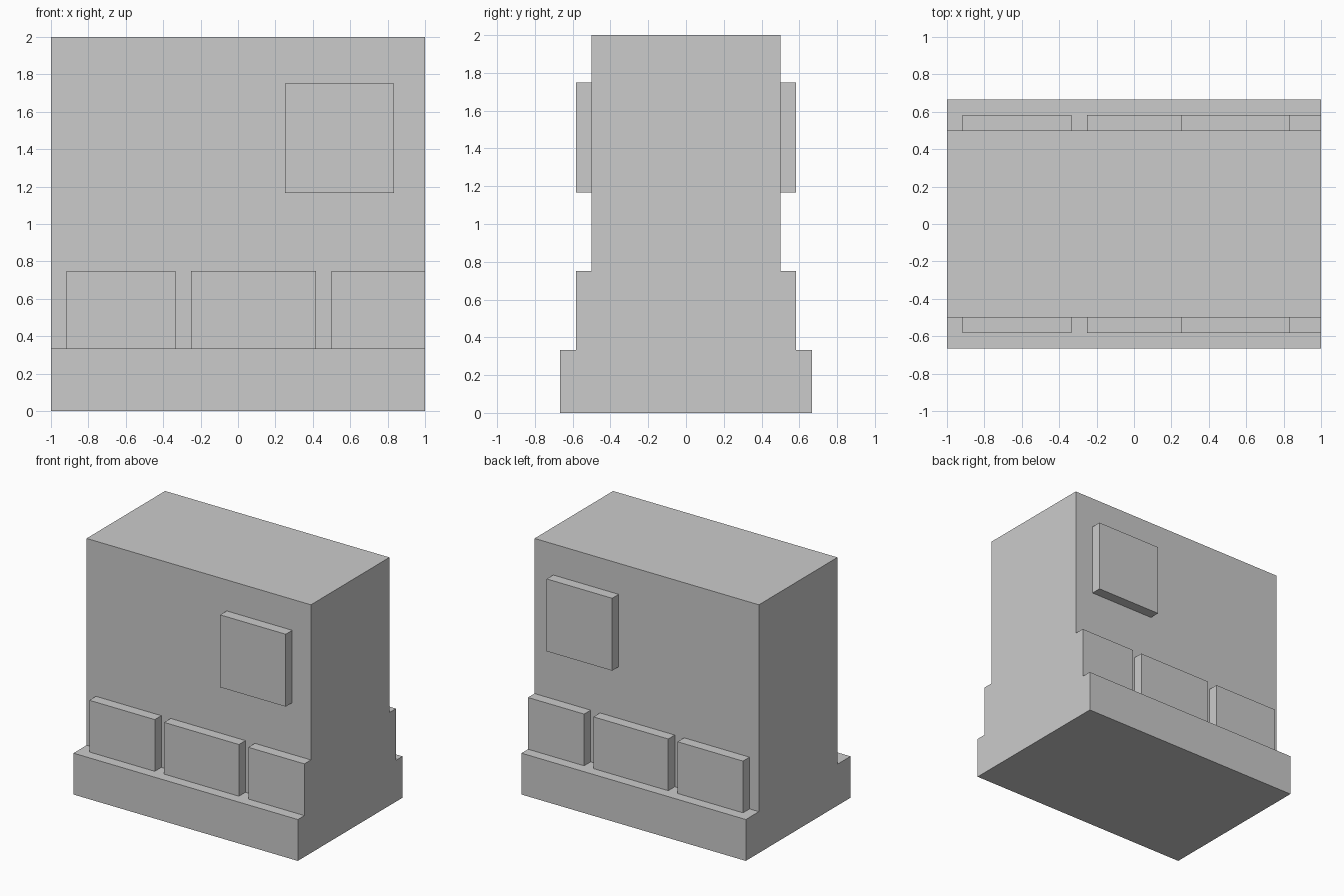
import bpy, bmesh

if "Cube" in bpy.data.objects:
    bpy.data.objects.remove(bpy.data.objects["Cube"])

U = 1 / 12  # module all parts are laid out on


def make_object(name, bm):
    bmesh.ops.recalc_face_normals(bm, faces=bm.faces[:])
    mesh = bpy.data.meshes.new(name)
    bm.to_mesh(mesh)
    bm.free()
    obj = bpy.data.objects.new(name, mesh)
    bpy.context.collection.objects.link(obj)
    return obj


def extrude_profile(name, profile, x0, x1):
    """Extrude a closed (y, z) profile along x."""
    bm = bmesh.new()
    face = bm.faces.new([bm.verts.new((x0 * U, y * U, z * U)) for y, z in profile])
    res = bmesh.ops.extrude_face_region(bm, geom=[face])
    verts = [v for v in res["geom"] if isinstance(v, bmesh.types.BMVert)]
    bmesh.ops.translate(bm, verts=verts, vec=((x1 - x0) * U, 0, 0))
    return make_object(name, bm)


# Wall with a wider plinth at its foot
half = [(8, 0), (8, 4), (6, 4), (6, 24)]
extrude_profile("wall_and_plinth", half + [(-y, z) for y, z in reversed(half)], -12, 12)

# Raised stones: name, x range, z range; repeated on front and back
stones = [
    ("lower_stone_left", -11, -4, 4, 9),
    ("lower_stone_middle", -3, 5, 4, 9),
    ("lower_stone_right", 6, 12, 4, 9),
    ("upper_stone", 3, 10, 14, 21),
]
for side, s in (("front", -1), ("back", 1)):
    for name, x0, x1, z0, z1 in stones:
        rect = [(6 * s, z0), (7 * s, z0), (7 * s, z1), (6 * s, z1)]
        extrude_profile(f"{side}_{name}", rect, x0, x1)
